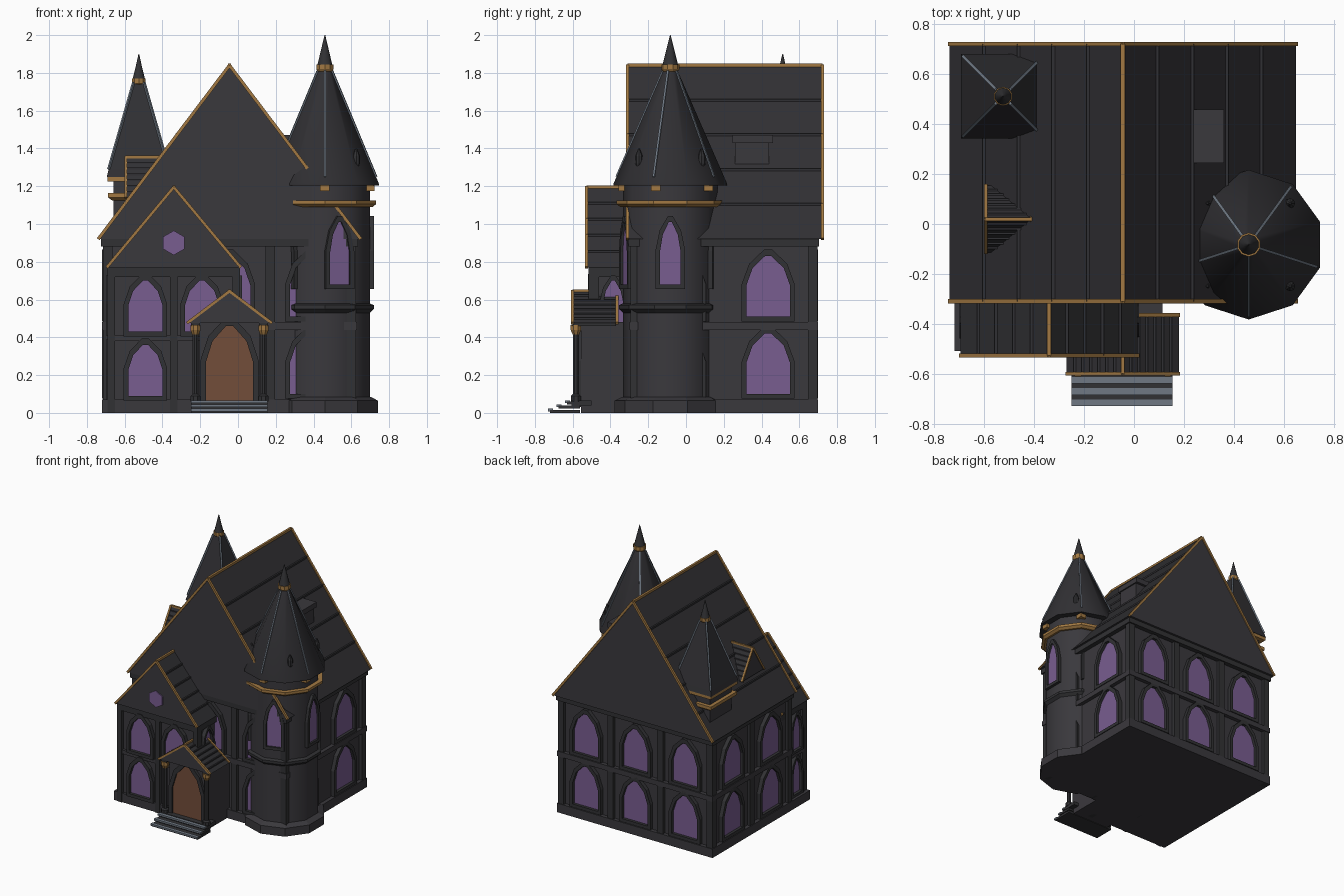
import bpy, bmesh
from math import cos, sin, radians, pi
from mathutils import Vector

old = bpy.data.objects.get("Cube")
if old:
    bpy.data.objects.remove(old, do_unlink=True)


def material(name, r, g, b):
    m = bpy.data.materials.new(name)
    m.diffuse_color = (r, g, b, 1)
    m.use_nodes = True
    node = m.node_tree.nodes["Principled BSDF"]
    node.inputs["Base Color"].default_value = (r, g, b, 1)
    node.inputs["Roughness"].default_value = 0.8
    return m


WALL = material("charcoal wall", 0.042, 0.040, 0.046)
FRAME = material("dark stone", 0.031, 0.031, 0.034)
ROOF = material("black slate", 0.030, 0.029, 0.033)
GOLD = material("old gold", 0.36, 0.19, 0.055)
GLASS = material("violet glass", 0.19, 0.11, 0.28)
DOOR = material("brown wood", 0.17, 0.075, 0.042)
SLATE = material("blue grey stone", 0.16, 0.19, 0.23)


def finish(name, bm, *mats):
    bmesh.ops.recalc_face_normals(bm, faces=bm.faces)
    me = bpy.data.meshes.new(name)
    bm.to_mesh(me)
    bm.free()
    for m in mats:
        me.materials.append(m)
    ob = bpy.data.objects.new(name, me)
    bpy.context.collection.objects.link(ob)
    return ob


def box(name, x, y, z, mat):
    """Box from (low, high) pairs on each axis."""
    bm = bmesh.new()
    bmesh.ops.create_cube(bm, size=1)
    for v in bm.verts:
        v.co = [(lo + hi) / 2 + c * (hi - lo) for c, (lo, hi) in zip(v.co, (x, y, z))]
    return finish(name, bm, mat)


def bar(name, p, q, width, mat):
    """Square bar between two points."""
    p, q = Vector(p), Vector(q)
    bm = bmesh.new()
    bmesh.ops.create_cube(bm, size=1)
    for v in bm.verts:
        v.co *= Vector((width, width, (q - p).length))
    ob = finish(name, bm, mat)
    ob.location = (p + q) / 2
    ob.rotation_euler = (q - p).to_track_quat("Z", "Y").to_euler()
    return ob


def lathe(name, x, y, profile, sides, phase, mat, smooth=False):
    """Turned solid from (radius, height) points."""
    bm = bmesh.new()
    rings = [[bm.verts.new((x + r * cos(radians(phase) + 2 * pi * i / sides),
                            y + r * sin(radians(phase) + 2 * pi * i / sides), z))
              for i in range(sides)] for r, z in profile]
    for a, b in zip(rings, rings[1:]):
        for i in range(sides):
            j = (i + 1) % sides
            bm.faces.new((a[i], a[j], b[j], b[i]))
    bm.faces.new(rings[0])
    bm.faces.new(rings[-1])
    ob = finish(name, bm, mat)
    if smooth:
        bpy.context.view_layer.objects.active = ob
        ob.select_set(True)
        bpy.ops.object.shade_smooth_by_angle(angle=radians(40))
        ob.select_set(False)
    return ob


def arch(name, x, y, z, angle, width, height, fill, rim=0.025, depth=0.03):
    """Pointed opening with a raised frame; its normal points along angle."""
    a = radians(angle)
    n, u = Vector((cos(a), sin(a), 0)), Vector((-sin(a), cos(a), 0))
    half = [(1, 0), (1, 0.52), (0.72, 0.8), (0.15, 1)]
    shape = half + [(-s, t) for s, t in reversed(half)]

    def loop(bm, w, low, h, out):
        return [bm.verts.new(Vector((x, y, z + low)) + u * s * w / 2 + n * out
                             + Vector((0, 0, t * h))) for s, t in shape]
    bm = bmesh.new()
    outer = (width + 2 * rim, -rim, height + 2.4 * rim)
    loops = [loop(bm, *outer, -0.01), loop(bm, *outer, depth),
             loop(bm, width, 0, height, depth), loop(bm, width, 0, height, -0.01)]
    for p, q in zip(loops, loops[1:]):
        for i in range(len(p)):
            j = (i + 1) % len(p)
            bm.faces.new((p[i], p[j], q[j], q[i]))
    finish(name + "_frame", bm, FRAME)
    bm = bmesh.new()
    bm.faces.new(loop(bm, width, 0, height, 0.008))
    finish(name + "_panel", bm, fill)


def gable_roof(name, cx, half, eave, ridge, y0, y1, ribs, rib_width, trim, along_x=False):
    """Solid gable with slate slopes, lap ribs and gold edges."""
    def place(s, y, z):
        return Vector((y, cx + s, z)) if along_x else Vector((cx + s, y, z))
    bm = bmesh.new()
    ends = [[bm.verts.new(place(s, y, z)) for s, z in ((-half, eave), (half, eave), (0, ridge))]
            for y in (y0, y1)]
    for e in ends:
        bm.faces.new(e)
    for i in range(3):
        j = (i + 1) % 3
        f = bm.faces.new((ends[0][i], ends[0][j], ends[1][j], ends[1][i]))
        f.material_index = 1 if i else 0
    finish(name, bm, WALL, ROOF)
    for side in (-1, 1):
        for k in range(1, ribs):
            t = k / ribs
            z = ridge + (eave - ridge) * t
            bar(name + "_rib", place(side * half * t, y0, z), place(side * half * t, y1, z), rib_width, ROOF)
        for y in (y0, y1):
            bar(name + "_edge", place(0, y, ridge), place(side * half, y, eave), trim, GOLD)
    bar(name + "_ridge", place(0, y0, ridge), place(0, y1, ridge), trim, GOLD)


# Main house
X0, X1, Y0, Y1, CX = -0.69, 0.60, -0.27, 0.67, -0.045
box("house_walls", (X0, X1), (Y0, Y1), (0, 0.92), WALL)
for name, grow, z in (("plinth", 0.03, (0, 0.07)), ("mid_band", 0.03, (0.44, 0.48)),
                      ("cornice", 0.035, (0.88, 0.925))):
    box("house_" + name, (X0 - grow, X1 + grow), (Y0 - grow, Y1 + grow), z, FRAME if grow > 0.03 else WALL)
pillar_x = [X0 + (X1 - X0) * i / 3 for i in range(4)]
pillar_y = [Y0 + (Y1 - Y0) * i / 2 for i in range(3)]
for x in pillar_x:
    for y in pillar_y:
        if x in (X0, X1) or y in (Y0, Y1):
            box("house_pillar", (x - 0.025, x + 0.025), (y - 0.025, y + 0.025), (0, 0.9), FRAME)
for z in (0.10, 0.51):
    for x in (-0.475, CX, 0.385):
        arch("back_window", x, Y1, z, 90, 0.22, 0.32, GLASS)
        if x > -0.4:
            arch("front_window", x, Y0, z, 270, 0.22, 0.32, GLASS)
    for y in (-0.035, 0.435):
        arch("left_window", X1, y, z, 0, 0.23, 0.32, GLASS)
        arch("right_window", X0, y, z, 180, 0.23, 0.32, GLASS)
gable_roof("main_roof", CX, 0.695, 0.92, 1.84, -0.31, 0.722, 5, 0.014, 0.017)

# Front wing
box("wing_walls", (-0.67, -0.01), (-0.49, -0.2), (0, 0.77), WALL)
box("wing_plinth", (-0.72, 0.015), (-0.51, -0.2), (0, 0.07), WALL)
box("wing_mid_band", (-0.69, 0.01), (-0.51, -0.2), (0.38, 0.41), WALL)
box("wing_cornice", (-0.69, 0.01), (-0.515, -0.2), (0.72, 0.772), FRAME)
for x in (-0.67, -0.34, -0.01):
    box("wing_pillar", (x - 0.02, x + 0.02), (-0.515, -0.46), (0, 0.75), FRAME)
for z in (0.09, 0.43):
    arch("wing_window", -0.49, -0.49, z, 270, 0.18, 0.27, GLASS)
    for x, angle in ((-0.67, 180), (-0.01, 0)):
        arch("wing_side_window", x, -0.385, z, angle, 0.11, 0.27, GLASS, 0.02)
arch("wing_window", -0.19, -0.49, 0.43, 270, 0.18, 0.27, GLASS)
gable_roof("wing_roof", -0.34, 0.355, 0.77, 1.195, -0.527, -0.2, 5, 0.012, 0.016)
rose = lathe("rose_window", 0, 0, [(0.065, 0), (0.065, 0.008)], 6, 90, GLASS)
rose.location = (-0.34, -0.527, 0.9)
rose.rotation_euler.x = pi / 2

# Porch, door and steps
box("porch_walls", (-0.205, 0.115), (-0.555, -0.25), (0, 0.48), WALL)
arch("door", CX, -0.555, 0.06, 270, 0.25, 0.40, DOOR, 0.03, 0.02)
gable_roof("porch_roof", CX, 0.225, 0.475, 0.645, -0.60, -0.365, 7, 0.01, 0.015)
for x in (-0.225, 0.135):
    lathe("porch_column", x, -0.583, [(0.028, 0.06), (0.028, 0.09), (0.017, 0.1), (0.017, 0.43)], 8, 22.5, FRAME)
    lathe("column_capital", x, -0.583, [(0.019, 0.415), (0.03, 0.44), (0.03, 0.465)], 8, 22.5, GOLD)
    box("porch_beam", (x - 0.025, x + 0.025), (-0.6, -0.37), (0.46, 0.482), FRAME)
for i in range(3):
    front, top = -0.73 + 0.045 * i, 0.022 * (i + 1)
    box("step", (-0.25, 0.155), (front + 0.01, -0.56), (top - 0.022, top - 0.006), FRAME)
    box("step_tread", (-0.25, 0.155), (front, front + 0.027), (top - 0.014, top), SLATE)
box("porch_floor", (-0.25, 0.155), (-0.605, -0.5), (0.04, 0.066), FRAME)

# Round corner tower
TX, TY = 0.46, -0.083
lathe("tower_wall", TX, TY, [(0.25, 0), (0.25, 1.21)], 10, 18, WALL, True)
lathe("tower_plinth", TX, TY, [(0.295, 0), (0.295, 0.065), (0.255, 0.085)], 10, 18, WALL)
lathe("tower_ring", TX, TY, [(0.25, 0.53), (0.272, 0.55), (0.272, 0.57), (0.25, 0.58)], 10, 18, FRAME)
lathe("tower_gold_band", TX, TY, [(0.265, 1.09), (0.285, 1.105), (0.285, 1.125)], 10, 18, GOLD)
lathe("tower_roof", TX, TY, [(0.3, 1.205), (0.3, 1.215), (0.035, 1.82)], 10, 18, ROOF, True)
lathe("tower_collar", TX, TY, [(0.035, 1.8), (0.048, 1.82), (0.048, 1.845)], 10, 18, GOLD)
lathe("tower_spike", TX, TY, [(0.042, 1.84), (0.022, 1.92), (0.002, 2.0)], 10, 18, FRAME, True)
for angle in (0, 72, 144, 216, 288):
    a = radians(angle)
    arch("tower_window", TX + 0.238 * cos(a), TY + 0.238 * sin(a), 0.68, angle, 0.11, 0.33, GLASS, 0.024, 0.022)
    c, s = cos(a + radians(54)), sin(a + radians(54))
    bar("tower_roof_rib", (TX + 0.285 * c, TY + 0.285 * s, 1.25), (TX + 0.04 * c, TY + 0.04 * s, 1.81), 0.011, SLATE)
    bx, by = TX + 0.25 * c, TY + 0.25 * s
    box("tower_bracket", (bx - 0.025, bx + 0.025), (by - 0.025, by + 0.025), (1.175, 1.206), GOLD)
for angle in (45, 135, 225, 315):
    a = radians(angle)
    lathe("tower_roof_vent", TX + 0.235 * cos(a), TY + 0.235 * sin(a),
          [(0.01, 1.29), (0.02, 1.32), (0.02, 1.36), (0.004, 1.4)], 8, 0, FRAME)

# Square rear turret
SX, SY = -0.525, 0.512
lathe("turret_wall", SX, SY, [(0.19, 0.95), (0.19, 1.25)], 4, 45, WALL)
lathe("turret_lower_band", SX, SY, [(0.2, 1.125), (0.23, 1.14), (0.23, 1.165)], 4, 45, GOLD)
lathe("turret_upper_band", SX, SY, [(0.235, 1.225), (0.235, 1.25)], 4, 45, GOLD)
lathe("turret_roof", SX, SY, [(0.24, 1.25), (0.225, 1.29), (0.04, 1.75)], 4, 45, ROOF)
lathe("turret_collar", SX, SY, [(0.03, 1.735), (0.038, 1.745), (0.038, 1.77)], 10, 18, GOLD)
lathe("turret_spike", SX, SY, [(0.035, 1.765), (0.018, 1.83), (0.002, 1.9)], 10, 18, FRAME, True)
for sx in (-1, 1):
    for sy in (-1, 1):
        bar("turret_roof_rib", (SX + 0.16 * sx, SY + 0.16 * sy, 1.29),
            (SX + 0.028 * sx, SY + 0.028 * sy, 1.75), 0.011, SLATE)

# Side dormer and flat-topped chimney
gable_roof("dormer_roof", 0.02, 0.135, 1.14, 1.355, -0.595, -0.41, 7, 0.01, 0.014, True)
box("chimney", (0.25, 0.35), (0.26, 0.44), (1.25, 1.44), WALL)
box("chimney_cap", (0.24, 0.36), (0.245, 0.46), (1.43, 1.47), WALL)
